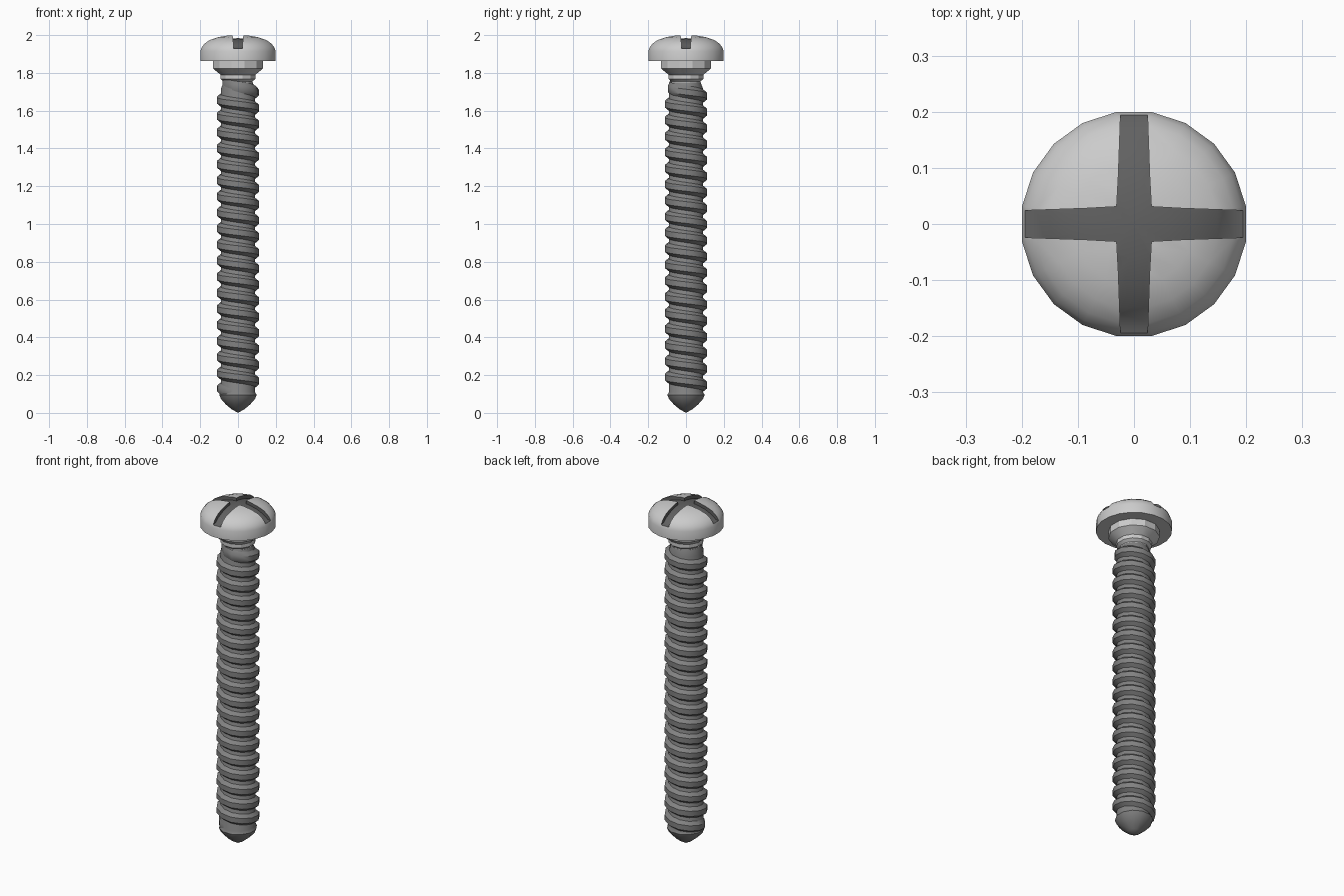
import bpy, bmesh
from math import sin, cos, pi, tau, radians

if "Cube" in bpy.data.objects:
    bpy.data.objects.remove(bpy.data.objects["Cube"])


def material(name, grey):
    m = bpy.data.materials.new(name)
    m.diffuse_color = (grey, grey, grey, 1)
    m.use_nodes = True
    m.node_tree.nodes["Principled BSDF"].inputs["Base Color"].default_value = m.diffuse_color
    return m


shank_grey = material("dark_steel", .22)
recess_grey = material("recess_dark", .12)


def smooth(ob, angle):
    bpy.ops.object.select_all(action='DESELECT')
    ob.select_set(True)
    bpy.context.view_layer.objects.active = ob
    bpy.ops.object.shade_smooth_by_angle(angle=radians(angle))


def add_mesh(name, bm, angle=35, mats=(), index=0):
    bmesh.ops.remove_doubles(bm, verts=bm.verts, dist=1e-5)
    bmesh.ops.recalc_face_normals(bm, faces=bm.faces)
    for f in bm.faces:
        f.material_index = index
    me = bpy.data.meshes.new(name)
    for m in mats:
        me.materials.append(m)
    bm.to_mesh(me)
    bm.free()
    ob = bpy.data.objects.new(name, me)
    bpy.context.collection.objects.link(ob)
    smooth(ob, angle)
    return ob


def revolve(name, profile, sides, angle=35, mats=(), index=0):
    # profile of (radius, z) points turned around the z axis
    bm = bmesh.new()
    rings = [[bm.verts.new((r * cos(tau * (j + .5) / sides), r * sin(tau * (j + .5) / sides), z))
              for j in range(sides)] for r, z in profile]
    for a, b in zip(rings, rings[1:]):
        for j in range(sides):
            k = (j + 1) % sides
            bm.faces.new((a[j], a[k], b[k], b[j]))
    return add_mesh(name, bm, angle, mats, index)


def cut(ob, tool):
    m = ob.modifiers.new("cut", 'BOOLEAN')
    m.operation, m.object, m.solver = 'DIFFERENCE', tool, 'EXACT'
    bpy.context.view_layer.objects.active = ob
    bpy.ops.object.modifier_apply(modifier=m.name)
    bpy.data.objects.remove(tool)


# Domed head
mats = (material("head_steel", .8), recess_grey)
dome = [(.202, 1.915), (.194, 1.936), (.178, 1.956), (.15, 1.975), (.11, 1.989), (.06, 1.998), (0, 2.0)]
head = revolve("head", [(0, 1.862), (.202, 1.862)] + dome, 20, 35, mats)

# Cross recess: flared cross prism whose floor follows the dome
arm = [(.197, -.024), (.197, .024), (.085, .028), (.031, .031), (.028, .085)]
turns = [(1, 0), (0, 1), (-1, 0), (0, -1)]
bm = bmesh.new()
base = bm.faces.new([bm.verts.new((x * c - y * s, x * s + y * c, 1.9)) for c, s in turns for x, y in arm])
top = bmesh.ops.extrude_face_region(bm, geom=[base])["geom"]
bmesh.ops.translate(bm, vec=(0, 0, .15), verts=[v for v in top if isinstance(v, bmesh.types.BMVert)])
cross = add_mesh("cross_cutter", bm, 35, mats, 1)
floor = revolve("recess_floor", [(0, 1.85), (.21, 1.85), (.21, 1.928), (.198, 1.928), (.177, 1.931), (.15, 1.951),
                                 (.11, 1.969), (.06, 1.98), (0, 1.984)], 20, 35, mats, 1)
cut(cross, floor)
cut(head, cross)
smooth(head, 30)

# Collar under the head
revolve("collar", [(0, 1.864), (.137, 1.864), (.137, 1.823), (.095, 1.79), (.095, 1.768),
                   (.079, 1.755), (.079, 1.73), (0, 1.73)], 12, 25)

# Shank core and pointed tip
revolve("core_and_tip", [(0, 1.75), (.08, 1.75), (.094, 1.715), (.094, .11), (.102, .095), (.094, .075),
                         (.067, .045), (.036, .02), (0, 0)], 12, 40, (shank_grey,))

# Helical thread: trapezoid section swept down the shank
SIDES, PITCH, TOP, BOTTOM = 12, .085, 1.815, .06
section = [(.09, 0), (.115, .02), (.115, .05), (.09, .07)]
bm = bmesh.new()
count = int((TOP - BOTTOM - .07) / PITCH * SIDES)
prev = None
for i in range(6, count + 1):
    a = tau * (i + .5) / SIDES
    fade = min(1, (i - 6) / 6, (count - i) / 4)
    ring = [bm.verts.new(((.085 + (r - .085) * fade) * cos(a), (.085 + (r - .085) * fade) * sin(a),
                          TOP - PITCH * i / SIDES - dz)) for r, dz in section]
    if prev:
        for p in range(3):
            bm.faces.new((prev[p], ring[p], ring[p + 1], prev[p + 1]))
    prev = ring
add_mesh("thread", bm, 40, (shank_grey,))
